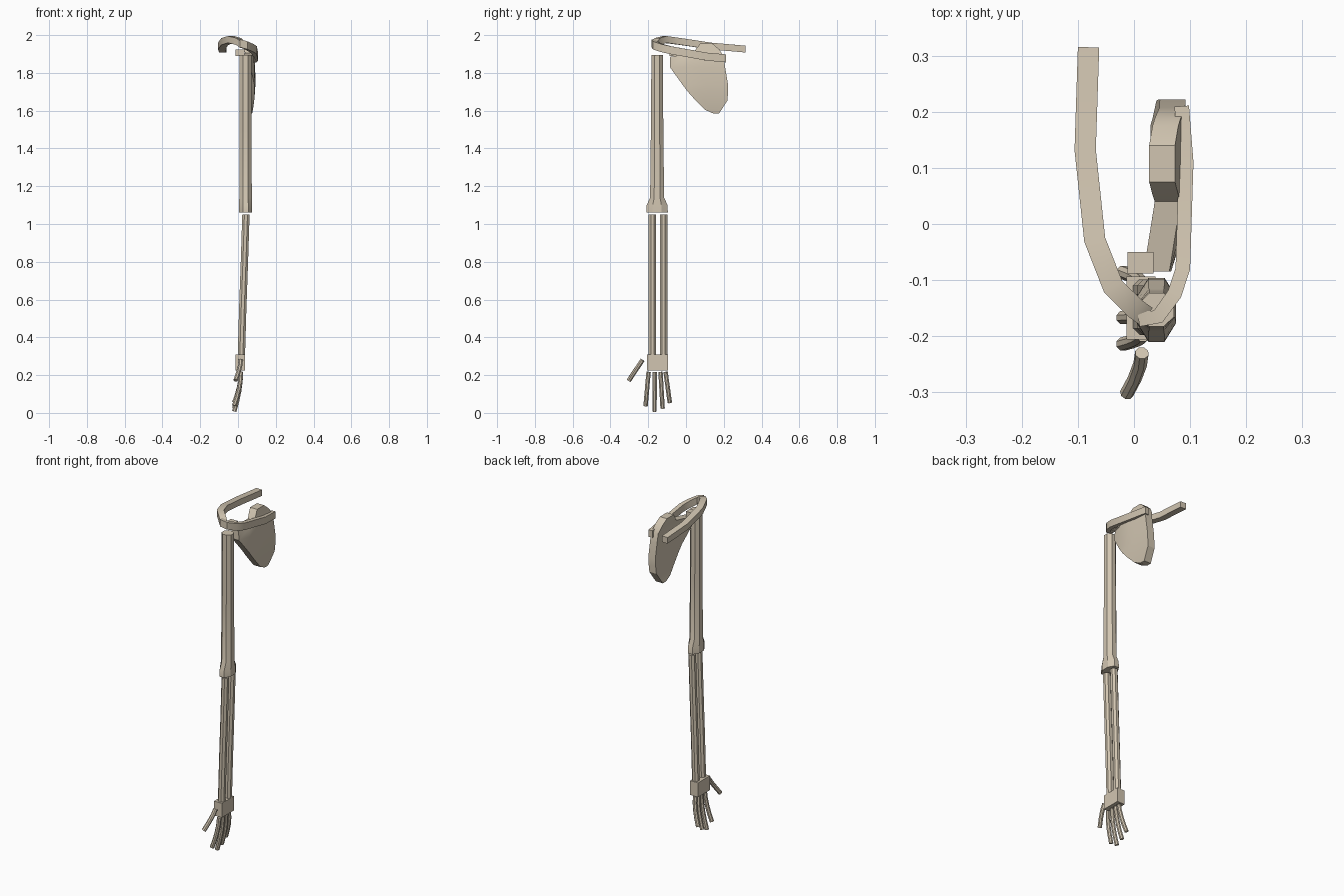
import bpy, bmesh, math
from mathutils import Vector

if "Cube" in bpy.data.objects:
    bpy.data.objects.remove(bpy.data.objects["Cube"])

bone = bpy.data.materials.new("bone_tan")
bone.diffuse_color = (0.64, 0.56, 0.44, 1)
bone.use_nodes = True
bone.node_tree.nodes["Principled BSDF"].inputs["Base Color"].default_value = bone.diffuse_color


def make(name, bm, smooth=True):
    bmesh.ops.recalc_face_normals(bm, faces=bm.faces[:])
    me = bpy.data.meshes.new(name)
    bm.to_mesh(me)
    bm.free()
    me.materials.append(bone)
    ob = bpy.data.objects.new(name, me)
    bpy.context.collection.objects.link(ob)
    if smooth:
        bpy.ops.object.select_all(action='DESELECT')
        ob.select_set(True)
        bpy.context.view_layer.objects.active = ob
        bpy.ops.object.shade_smooth_by_angle(angle=math.radians(30))
    return ob


def loft(name, rings, smooth=True):
    """Join equal-sized rings of points and cap both ends."""
    bm = bmesh.new()
    rows = [[bm.verts.new(p) for p in r] for r in rings]
    n = len(rows[0])
    for a, b in zip(rows, rows[1:]):
        for i in range(n):
            j = (i + 1) % n
            bm.faces.new((a[i], a[j], b[j], b[i]))
    bm.faces.new(rows[0])
    bm.faces.new(rows[-1])
    return make(name, bm, smooth)


def rod(name, path, r, sides=8):
    """Round bone swept along a mostly vertical path."""
    pts = [Vector(p) for p in path]
    rings = []
    for i, p in enumerate(pts):
        t = (pts[min(i + 1, len(pts) - 1)] - pts[max(i - 1, 0)]).normalized()
        u = Vector((0, 1, 0)).cross(t).normalized()
        v = t.cross(u)
        rings.append([p + r * (math.cos(a) * u + math.sin(a) * v)
                      for a in [(k + .5) * math.tau / sides for k in range(sides)]])
    return loft(name, rings)


def strap(name, path, w, h):
    """Flat-sided bone swept along a mostly level path."""
    pts = [Vector(p) for p in path]
    rings = []
    for i, p in enumerate(pts):
        t = pts[min(i + 1, len(pts) - 1)] - pts[max(i - 1, 0)]
        side = Vector((-t.y, t.x, 0)).normalized() * w / 2
        up = Vector((0, 0, h / 2))
        rings.append([p + side + up, p - side + up, p - side - up, p + side - up])
    return loft(name, rings)


def box(name, x0, x1, y0, y1, z0, z1):
    return loft(name, [[(x0, y0, z), (x1, y0, z), (x1, y1, z), (x0, y1, z)]
                       for z in (z0, z1)], False)


# Collar bone and shoulder blade ridge
strap("collar_bone", [(-.081, .315, 1.926), (-.087, .132, 1.942), (-.07, -.028, 1.966),
                      (-.037, -.112, 1.977), (.004, -.152, 1.966), (.022, -.165, 1.95)],
      .038, .036)
strap("blade_ridge", [(.008, -.17, 1.957), (.043, -.165, 1.946), (.072, -.125, 1.931),
                      (.087, -.08, 1.92), (.093, .11, 1.886), (.085, .21, 1.877)],
      .026, .042)

# Shoulder blade: rows of (z, front y, back y, outer x)
rows = [(1.585, .145, .175, .075), (1.605, .10, .188, .079), (1.655, .05, .22, .086),
        (1.70, .01, .222, .09), (1.74, -.02, .222, .092), (1.83, -.085, .207, .091),
        (1.885, -.085, .20, .088), (1.905, .04, .188, .083), (1.925, .052, .175, .079),
        (1.955, .075, .14, .073)]
rings = []
for z, y0, y1, x in rows:
    ys = [y0 + (y1 - y0) * k / 4 for k in range(5)]
    outer = [(x - 1.6 * max(0, .04 - y) ** 2, y, z) for y in ys]
    inner = [(px - .046, y, z) for px, y, z in reversed(outer)]
    rings.append(outer + inner)
loft("shoulder_blade", rings)
box("blade_hook", -.012, .035, -.088, -.05, 1.89, 1.924)

# Upper arm: rows of (z, half width x, half width y)
rings = []
for z, rx, ry in [(1.06, .035, .057), (1.10, .035, .055), (1.14, .033, .037),
                  (1.50, .032, .033), (1.895, .031, .03)]:
    rings.append([(.04 + rx * math.cos(a) / math.cos(math.pi / 8),
                   -.153 + ry * math.sin(a) / math.cos(math.pi / 8), z)
                  for a in [(k + .5) * math.tau / 8 for k in range(8)]])
loft("upper_arm_bone", rings)

# Paired forearm bones, bowed slightly
for name, y in (("front_forearm_bone", -.178), ("rear_forearm_bone", -.118)):
    rod(name, [(.042, y, 1.05), (.034, y, .80), (.025, y, .55), (.018, y, .31)], .021)

# Wrist block
box("wrist", -.013, .038, -.206, -.094, .225, .31)

# Fingers curl inward: knuckle y, tip y, tip z
for i, (ya, yb, zb) in enumerate([(-.198, -.214, .038), (-.165, -.167, .008),
                                  (-.135, -.124, .025), (-.108, -.086, .055)]):
    path = []
    for k in range(5):
        t = k / 4
        path.append((.016 - .036 * t ** 1.8, ya + (yb - ya) * t, .217 + (zb - .217) * t))
    rod("finger_%d" % (i + 1), path, .0125)

# Thumb
rod("thumb", [(.014, -.23, .28), (.011, -.25, .25), (.001, -.276, .212), (-.013, -.302, .172)], .0125)
